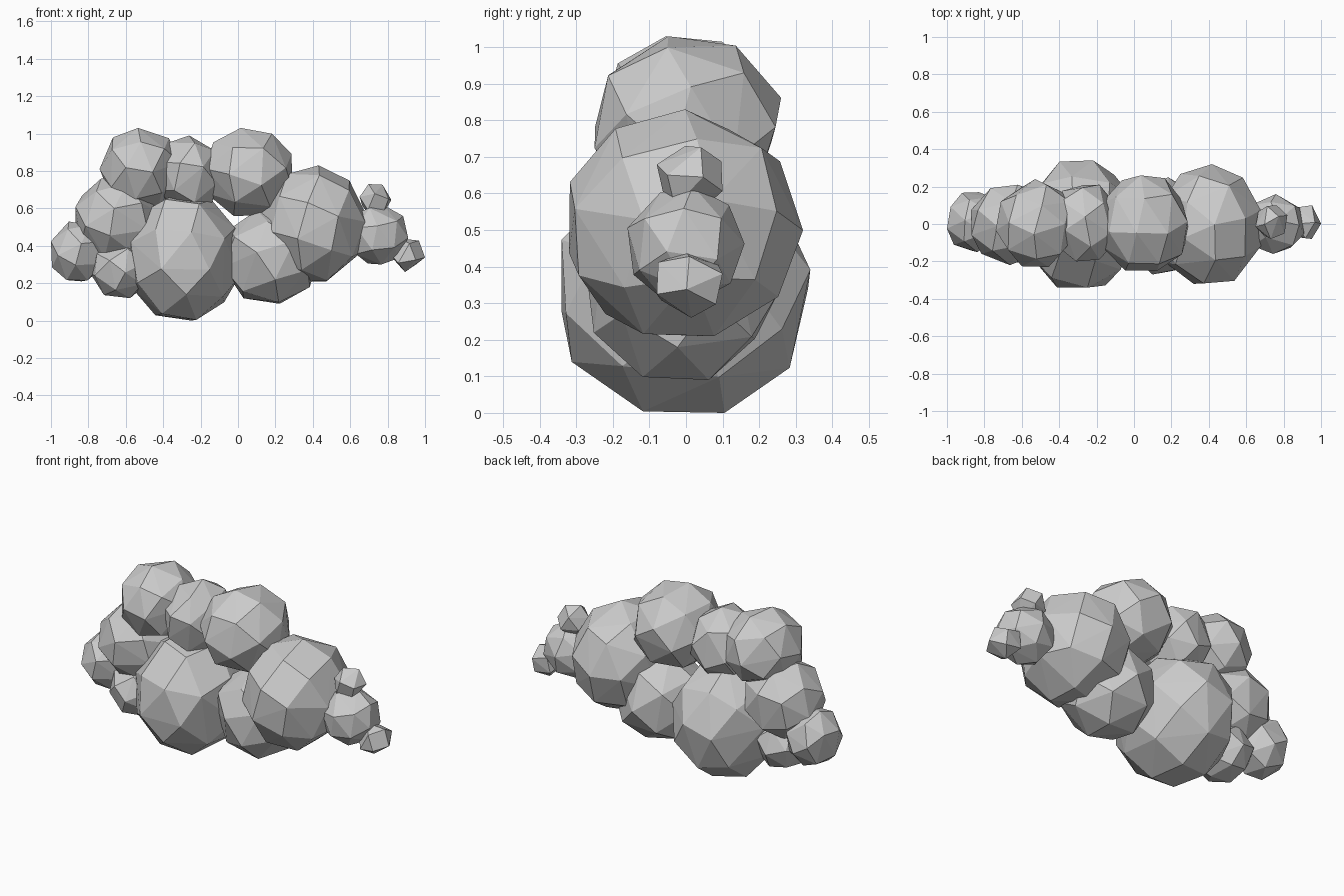
import bpy, bmesh, math, random
from mathutils import Vector, Euler

cube = bpy.data.objects.get("Cube")
if cube:
    bpy.data.objects.remove(cube)

grey = bpy.data.materials.new("cloud_grey")
grey.use_nodes = True
colour = (0.6, 0.6, 0.6, 1)
grey.diffuse_color = colour
grey.node_tree.nodes["Principled BSDF"].inputs["Base Color"].default_value = colour


def puff(name, low, high, corners, seed):
    """Coarse faceted ball with evenly spread corners, fitted between two points."""
    rng = random.Random(seed)
    turn = Euler([rng.uniform(0, 6) for _ in range(3)]).to_matrix()
    golden = math.pi * (3 - math.sqrt(5))
    points = []
    for i in range(corners):
        z = 1 - (2 * i + 1) / corners
        r = math.sqrt(1 - z * z)
        points.append(turn @ Vector((r * math.cos(golden * i), r * math.sin(golden * i), z)))
    # Fit each axis to the wanted extent
    for i in range(3):
        a = min(p[i] for p in points)
        b = max(p[i] for p in points)
        for p in points:
            p[i] = low[i] + (p[i] - a) / (b - a) * (high[i] - low[i])
    bm = bmesh.new()
    for p in points:
        bm.verts.new(p)
    bmesh.ops.convex_hull(bm, input=bm.verts)
    bmesh.ops.recalc_face_normals(bm, faces=bm.faces)
    mesh = bpy.data.meshes.new(name)
    bm.to_mesh(mesh)
    bm.free()
    mesh.materials.append(grey)
    obj = bpy.data.objects.new(name, mesh)
    bpy.context.collection.objects.link(obj)


# Large body puffs
puff("main_puff", (-0.59, -0.34, 0), (0.01, 0.34, 0.68), 32, 1)
puff("left_body_puff", (0.12, -0.32, 0.21), (0.68, 0.32, 0.83), 32, 2)
puff("lower_centre_puff", (-0.08, -0.27, 0.09), (0.42, 0.25, 0.59), 24, 3)

# Crown puffs
puff("crown_puff", (-0.18, -0.25, 0.56), (0.29, 0.26, 1.03), 26, 4)
puff("crown_right_puff", (-0.74, -0.23, 0.6), (-0.31, 0.24, 1.03), 26, 5)
puff("crown_gap_puff", (-0.45, -0.2, 0.58), (-0.08, 0.21, 0.99), 24, 6)

# Right end puffs
puff("right_body_puff", (-0.87, -0.22, 0.33), (-0.43, 0.21, 0.76), 26, 7)
puff("right_tip_puff", (-1, -0.15, 0.21), (-0.7, 0.17, 0.53), 22, 8)
puff("right_low_puff", (-0.79, -0.21, 0.12), (-0.47, 0.15, 0.43), 22, 9)

# Left end puffs
puff("left_end_puff", (0.58, -0.16, 0.3), (0.91, 0.16, 0.62), 22, 10)
puff("left_top_tuft", (0.65, -0.08, 0.55), (0.82, 0.1, 0.73), 12, 11)
puff("left_tip_tuft", (0.81, -0.08, 0.26), (1, 0.1, 0.44), 12, 12)
